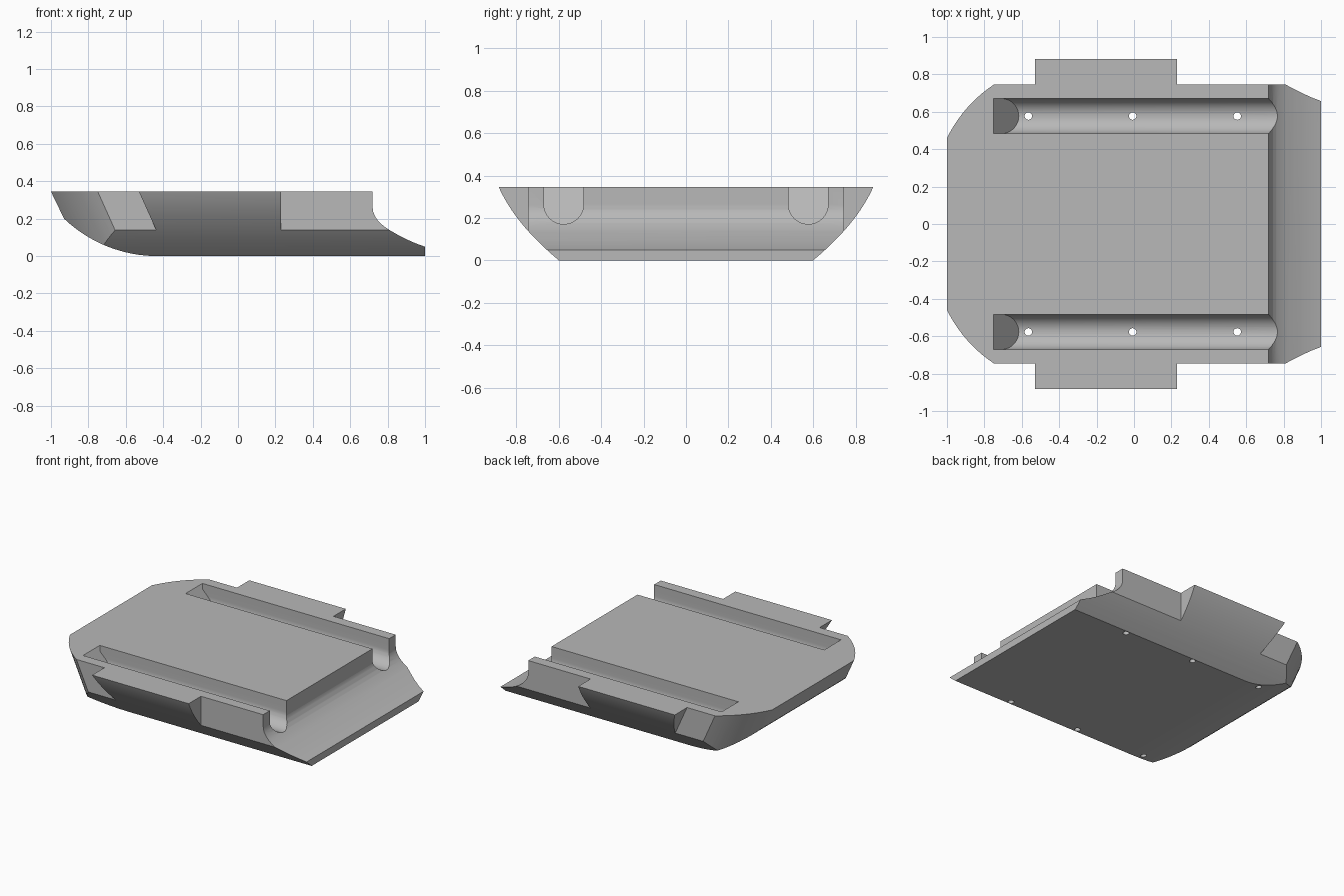
import bpy, bmesh, math

if "Cube" in bpy.data.objects:
    bpy.data.objects.remove(bpy.data.objects["Cube"])

H = 0.345          # deck height
SHEAR = 0.45       # forward rake of the bow and side notches

grey = bpy.data.materials.new("light grey")
grey.diffuse_color = (0.48, 0.48, 0.48, 1)
grey.use_nodes = True
grey.node_tree.nodes["Principled BSDF"].inputs["Base Color"].default_value = grey.diffuse_color


def loft(name, start, end):
    """Closed solid between two matching loops of 3D points."""
    bm = bmesh.new()
    a = [bm.verts.new(p) for p in start]
    b = [bm.verts.new(p) for p in end]
    bm.faces.new(a)
    bm.faces.new(b)
    n = len(a)
    for i in range(n):
        j = (i + 1) % n
        bm.faces.new((a[i], a[j], b[j], b[i]))
    bmesh.ops.recalc_face_normals(bm, faces=bm.faces)
    mesh = bpy.data.meshes.new(name)
    bm.to_mesh(mesh)
    bm.free()
    obj = bpy.data.objects.new(name, mesh)
    bpy.context.collection.objects.link(obj)
    obj.data.materials.append(grey)
    return obj


def carve(target, tool, operation):
    """Apply a boolean and discard the tool."""
    mod = target.modifiers.new("carve", 'BOOLEAN')
    mod.operation = operation
    mod.solver = 'EXACT'
    mod.object = tool
    tool.hide_render = True
    bpy.context.view_layer.objects.active = target
    bpy.ops.object.modifier_apply(modifier=mod.name)
    bpy.data.objects.remove(tool, do_unlink=True)


# Hull: side profile with rounded bow bottom and concave stern ramp
R, x0 = 0.725, -0.43
a_max = math.asin(0.5 / R)
bow = [(x0 - R * math.sin(a_max * i / 16), R - R * math.cos(a_max * i / 16))
       for i in range(16, -1, -1)]
ramp = [(1, 0.05), (0.95, 0.068), (0.90, 0.090), (0.85, 0.116), (0.81, 0.139),
        (0.785, 0.156), (0.762, 0.175), (0.743, 0.196), (0.729, 0.22),
        (0.722, 0.24), (0.72, 0.26), (0.72, H)]
side = [(-1, H)] + bow + [(1, 0)] + ramp
hull = loft("hull", [(x, -1, z) for x, z in side], [(x, 1, z) for x, z in side])

# Flared cross-section
zs = [-0.05 + 0.45 * i / 22 for i in range(23)]
flare = [(0.6 + 1.2 * z - 1.1 * z * z, z) for z in zs]
section = flare + [(-y, z) for y, z in reversed(flare)]
carve(hull, loft("flare_cutter", [(-1.2, y, z) for y, z in section],
                 [(1.2, y, z) for y, z in section]), 'INTERSECT')

# Deck outline: curved bow corners and side sponsons, raked forward
corner = []
for i in range(11):
    t = i / 10
    bulge = 0.10 * t * (1 - t)
    corner.append((-1 + 0.25 * t - bulge * 0.75, 0.46 + 0.285 * t + bulge * 0.66))
corner[0] = (-1, 0.46)
half = corner + [(-0.53, 0.745), (-0.53, 0.95), (0.23, 0.95), (0.23, 0.745), (1.1, 0.745)]
plan = half + [(x, -y) for x, y in reversed(half)]


def outline(z):
    return [(x + (SHEAR * (H - z) if x < 0 else 0), y, z) for x, y in plan]


carve(hull, loft("outline_cutter", outline(-0.1), outline(0.45)), 'INTERSECT')

# Two round-bottomed channels, each with a sloped end and three drain holes
r, zc, yc = 0.094, 0.265, 0.577
for s in (-1, 1):
    u = [(s * yc + r, 0.45), (s * yc + r, 0.305)]
    u += [(s * yc + r * math.cos(math.pi * i / 24), zc - r * math.sin(math.pi * i / 24))
          for i in range(25)]
    u += [(s * yc - r, 0.305), (s * yc - r, 0.45)]
    carve(hull, loft("channel_cutter",
                     [(-0.75 + max(0, 0.305 - z), y, z) for y, z in u],
                     [(1.2, y, z) for y, z in u]), 'DIFFERENCE')
    for x in (-0.565, -0.007, 0.552):
        ring = [(x + 0.02 * math.cos(math.tau * i / 20),
                 s * yc + 0.02 * math.sin(math.tau * i / 20)) for i in range(20)]
        carve(hull, loft("drain_cutter", [(a, b, -0.1) for a, b in ring],
                         [(a, b, 0.25) for a, b in ring]), 'DIFFERENCE')

# Smooth curved surfaces, keep edges crisp
bpy.ops.object.select_all(action='DESELECT')
hull.select_set(True)
bpy.context.view_layer.objects.active = hull
bpy.ops.object.shade_smooth_by_angle(angle=math.radians(20))
